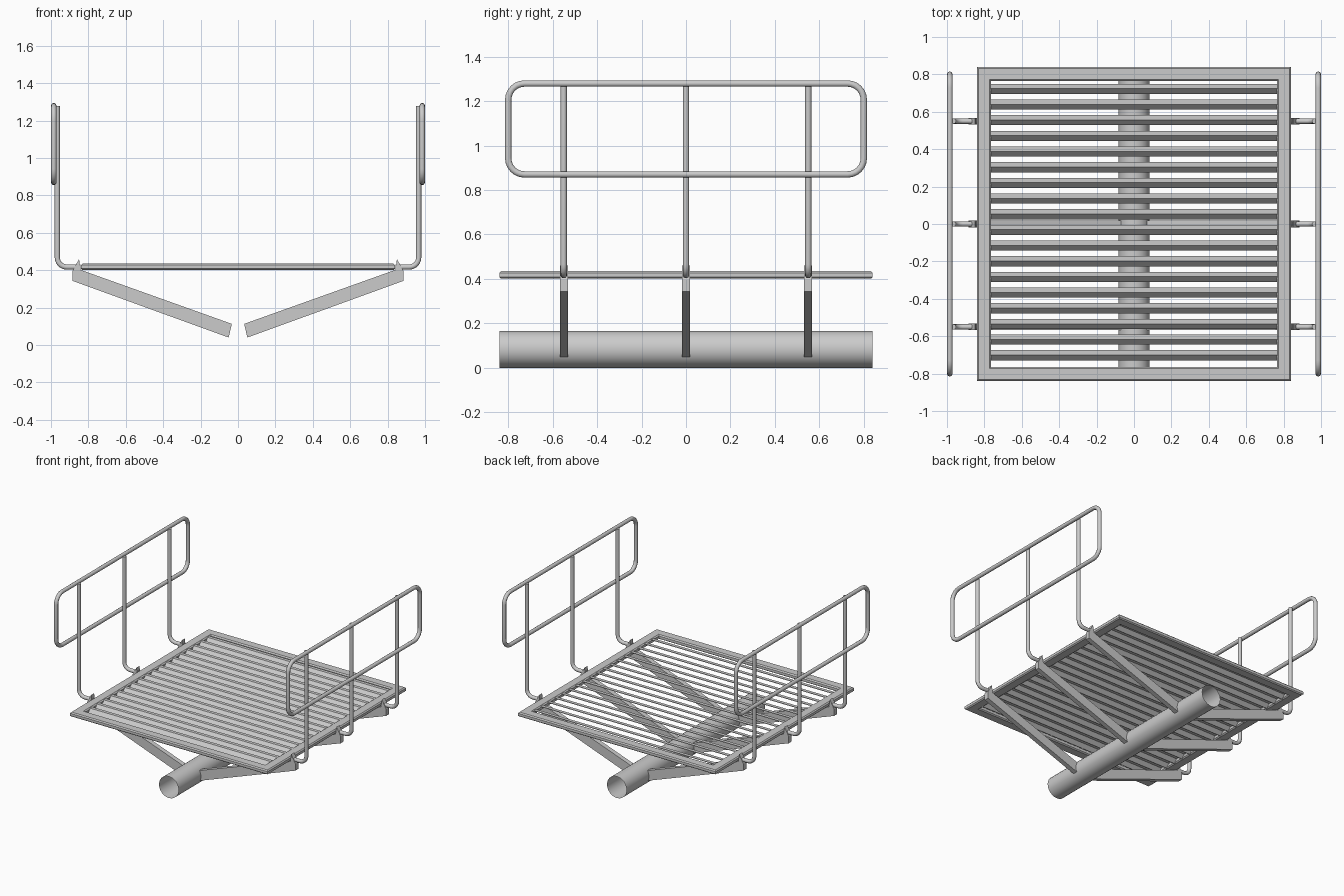
import bpy, bmesh, math
from mathutils import Vector

if "Cube" in bpy.data.objects:
    bpy.data.objects.remove(bpy.data.objects["Cube"])


def mesh_object(name, bm):
    bmesh.ops.recalc_face_normals(bm, faces=bm.faces[:])
    me = bpy.data.meshes.new(name)
    bm.to_mesh(me)
    bm.free()
    ob = bpy.data.objects.new(name, me)
    bpy.context.collection.objects.link(ob)
    return ob


def add_prism(bm, outline, push):
    """Extrude a closed outline of 3D points along the vector push."""
    face = bm.faces.new([bm.verts.new(p) for p in outline])
    new = bmesh.ops.extrude_face_region(bm, geom=[face])["geom"]
    bmesh.ops.translate(bm, vec=push, verts=[g for g in new if isinstance(g, bmesh.types.BMVert)])


def arc(cx, cz, r, start, end, steps=6):
    return [(cx + r * math.cos(math.radians(start + (end - start) * i / steps)),
             cz + r * math.sin(math.radians(start + (end - start) * i / steps)))
            for i in range(steps + 1)]


def tube(name, points, radius, cyclic=False):
    cu = bpy.data.curves.new(name, "CURVE")
    cu.dimensions = "3D"
    cu.bevel_depth = radius
    cu.bevel_resolution = 3
    cu.use_fill_caps = not cyclic
    sp = cu.splines.new("POLY")
    sp.points.add(len(points) - 1)
    for p, co in zip(sp.points, points):
        p.co = (*co, 1)
    sp.use_cyclic_u = cyclic
    ob = bpy.data.objects.new(name, cu)
    bpy.context.collection.objects.link(ob)
    bpy.ops.object.select_all(action="DESELECT")
    ob.select_set(True)
    bpy.context.view_layer.objects.active = ob
    bpy.ops.object.convert(target="MESH")
    bpy.ops.object.shade_smooth_by_angle(angle=math.radians(50))


# open-ended central pipe
R, L = 0.083, 0.84
bm = bmesh.new()
bmesh.ops.create_cone(bm, cap_ends=False, segments=24, radius1=R, radius2=R, depth=2 * L)
pipe = mesh_object("central_pipe", bm)
pipe.rotation_euler.x = math.pi / 2
pipe.location.z = R
for p in pipe.data.polygons:
    p.use_smooth = True

# deck frame: bevelled section swept around a square
section = [(0.84, 0.408), (0.84, 0.427), (0.832, 0.435), (0.773, 0.435),
           (0.764, 0.427), (0.764, 0.408), (0.773, 0.401), (0.832, 0.401)]
bm = bmesh.new()
rings = [[bm.verts.new((sx * d, sy * d, z)) for d, z in section]
         for sx, sy in ((1, 1), (-1, 1), (-1, -1), (1, -1))]
n = len(section)
for i in range(4):
    a, b = rings[i], rings[(i + 1) % 4]
    for k in range(n):
        bm.faces.new((a[k], a[(k + 1) % n], b[(k + 1) % n], b[k]))
mesh_object("deck_frame", bm)

# bent deck slats: flat top lip with a sloping front
slat = [(-0.028, 0.402), (0.0, 0.432), (0.026, 0.432), (0.026, 0.428), (0.002, 0.428), (-0.024, 0.402)]
bm = bmesh.new()
for i in range(18):
    y = -0.701 + i * 0.0838
    add_prism(bm, [(-0.768, y + dy, z) for dy, z in slat], Vector((1.536, 0, 0)))
mesh_object("deck_slats", bm)

# support arms with end gusset, handrail posts and rails on both sides
arm = [(0.05, 0.04), (0.885, 0.343), (0.885, 0.395), (0.85, 0.46), (0.842, 0.402), (0.033, 0.113)]
post = [(0.842, 0.417)] + arc(0.916, 0.467, 0.05, -90, 0) + [(0.966, 1.279)]
loop = []
for cy, cz, a in ((0.727, 1.206, 0), (-0.727, 1.206, 90), (-0.727, 0.943, 180), (0.727, 0.943, 270)):
    loop += arc(cy, cz, 0.073, a, a + 90)

for side, s in (("left", -1), ("right", 1)):
    for j, y in enumerate((-0.55, 0, 0.55), 1):
        bm = bmesh.new()
        add_prism(bm, [(s * x, y - 0.018, z) for x, z in arm], Vector((0, 0.036, 0)))
        mesh_object(f"support_arm_{side}_{j}", bm)
        tube(f"rail_post_{side}_{j}", [(s * x, y, z) for x, z in post], 0.0145)
    tube(f"handrail_{side}", [(s * 0.985, y, z) for y, z in loop], 0.015, True)
